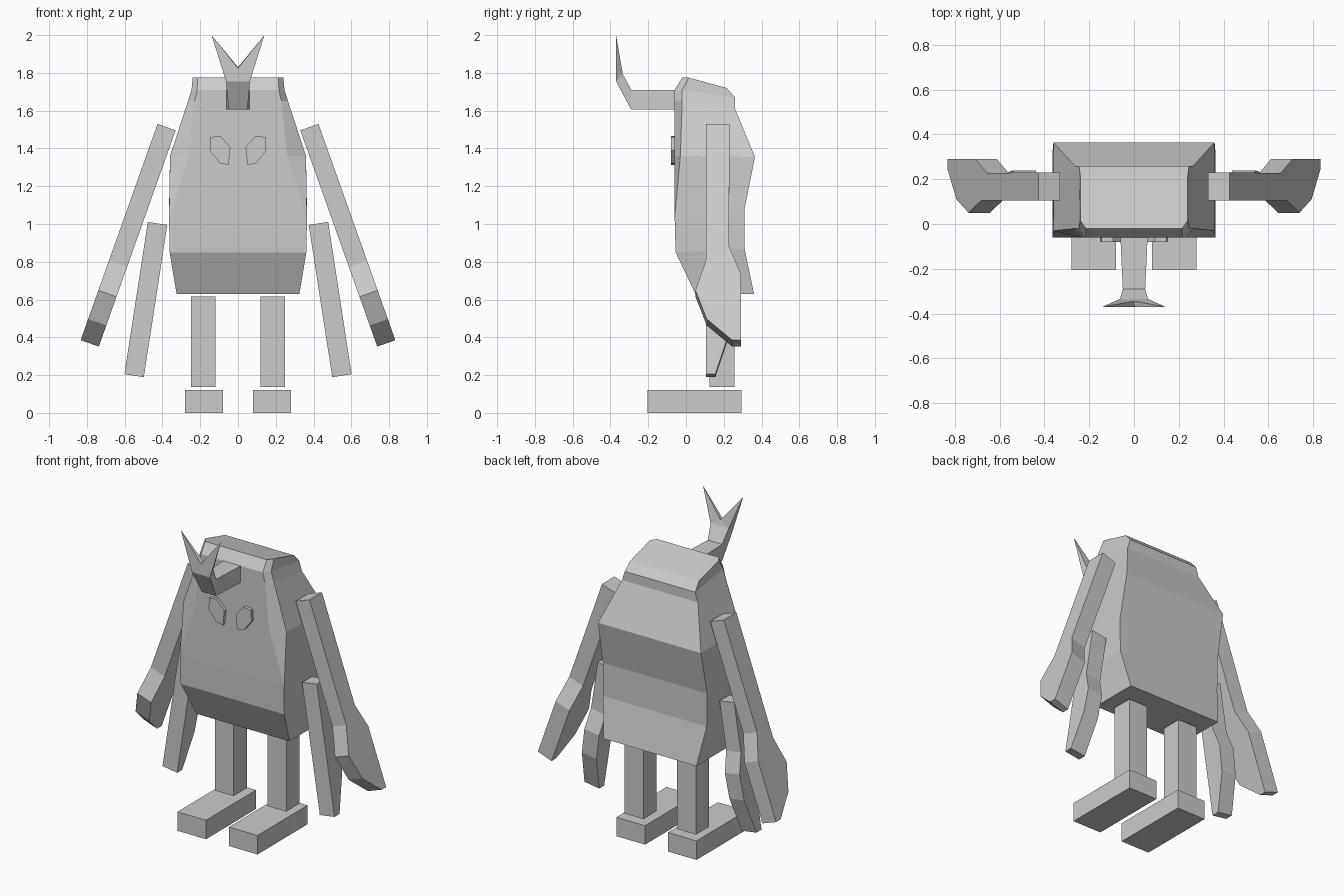
import bpy, bmesh
from mathutils import Vector

if "Cube" in bpy.data.objects:
    bpy.data.objects.remove(bpy.data.objects["Cube"])

grey = bpy.data.materials.new("plain grey")
grey.diffuse_color = (0.6, 0.6, 0.6, 1)
grey.use_nodes = True
grey.node_tree.nodes["Principled BSDF"].inputs["Base Color"].default_value = grey.diffuse_color


def make(name, verts, faces):
    """Create a flat-shaded, outward-facing mesh object."""
    mesh = bpy.data.meshes.new(name)
    bm = bmesh.new()
    vs = [bm.verts.new(v) for v in verts]
    for f in faces:
        bm.faces.new([vs[i] for i in f])
    bmesh.ops.remove_doubles(bm, verts=bm.verts[:], dist=0.0005)
    bmesh.ops.recalc_face_normals(bm, faces=bm.faces[:])
    bm.to_mesh(mesh)
    bm.free()
    mesh.materials.append(grey)
    obj = bpy.data.objects.new(name, mesh)
    bpy.context.collection.objects.link(obj)
    return obj


def loft(name, rings):
    """Skin equal-length rings and cap both ends."""
    n, k = len(rings[0]), len(rings)
    verts = [p for r in rings for p in r]
    faces = [(a * n + i, a * n + (i + 1) % n, (a + 1) * n + (i + 1) % n, (a + 1) * n + i)
             for a in range(k - 1) for i in range(n)]
    faces += [tuple(range(n)), tuple(range((k - 1) * n, k * n))]
    return make(name, verts, faces)


def box(name, x0, x1, y0, y1, z0, z1):
    return loft(name, [[(x0, y0, z), (x1, y0, z), (x1, y1, z), (x0, y1, z)] for z in (z0, z1)])


# Body: front z, back z, front y, back y, half width, corner cut in x and y
sections = [
    (0.63, 0.63, 0.05, 0.36, 0.325, 0, 0),
    (0.85, 0.87, -0.055, 0.31, 0.362, 0, 0),
    (1.03, 1.08, -0.06, 0.31, 0.365, 0, 0),
    (1.36, 1.355, -0.06, 0.365, 0.36, 0.10, 0.03),
    (1.65, 1.61, -0.06, 0.26, 0.265, 0.035, 0.04),
    (1.71, 1.67, -0.06, 0.26, 0.246, 0.03, 0.04),
    (1.775, 1.72, -0.02, 0.215, 0.24, 0.025, 0.035),
]
rings = []
for zf, zb, yf, yb, w, cx, cy in sections:
    rings.append([(-w + cx, yf, zf), (w - cx, yf, zf), (w, yf + cy, zf),
                  (w, yb, zb), (-w, yb, zb), (-w, yf + cy, zf)])
loft("body", rings)

# Forked horn: bent stem, then two pointed prongs
stem = []
for w, yb, zb, yt, zt in ((0.062, -0.03, 1.605, -0.03, 1.71),
                          (0.05, -0.29, 1.605, -0.29, 1.71),
                          (0.063, -0.37, 1.755, -0.335, 1.795)):
    stem += [(-w, yb, zb), (w, yb, zb), (w, yt, zt), (-w, yt, zt)]
faces = [(0, 1, 2, 3)]
faces += [(a + i, a + (i + 1) % 4, a + 4 + (i + 1) % 4, a + 4 + i) for a in (0, 4) for i in range(4)]
stem += [(0, -0.37, 1.825), (0, -0.345, 1.83), (-0.14, -0.37, 2.0), (0.14, -0.37, 2.0)]
faces += [(8, 9, 12), (10, 11, 13)]
for tip, base in ((14, (8, 12, 13, 11)), (15, (9, 12, 13, 10))):
    faces += [(base[i], base[(i + 1) % 4], tip) for i in range(4)]
make("horn", stem, faces)

eye = [(0.145, 1.46), (0.093, 1.466), (0.04, 1.407), (0.05, 1.312), (0.098, 1.323), (0.15, 1.39)]

# Arm side profiles as (y, z)
upper = [(0.105, 1.513), (0.105, 0.79), (0.05, 0.632), (0.11, 0.48), (0.245, 0.368),
         (0.29, 0.368), (0.29, 0.72), (0.228, 0.865), (0.23, 1.513)]
lower = [(0.105, 1.003), (0.105, 0.197), (0.155, 0.197), (0.23, 0.42),
         (0.24, 0.58), (0.20, 0.70), (0.20, 1.003)]


def arm(name, side, profile, x_top, slope, half):
    """Extrude a side profile sideways along a slanted limb."""
    off = Vector((1, slope)).normalized() * half
    top = profile[0][1]
    loft(name, [[(side * (x_top + (top - z) * slope + s * off.x), y, z + s * off.y)
                 for y, z in profile] for s in (-1, 1)])


for side, label in ((-1, "left"), (1, "right")):
    # Raised eyes
    loft(label + "_eye", [[(side * x, y, z) for x, z in eye] for y in (-0.08, -0.05)])
    # Arms
    arm(label + "_upper_arm", side, upper, 0.378, 0.3555, 0.051)
    arm(label + "_lower_arm", side, lower, 0.426, 0.154, 0.052)
    # Legs and feet
    xs = sorted((side * 0.118, side * 0.25))
    box(label + "_leg", *xs, 0.125, 0.257, 0.137, 0.615)
    xs = sorted((side * 0.08, side * 0.28))
    box(label + "_foot", *xs, -0.205, 0.295, 0, 0.12)
